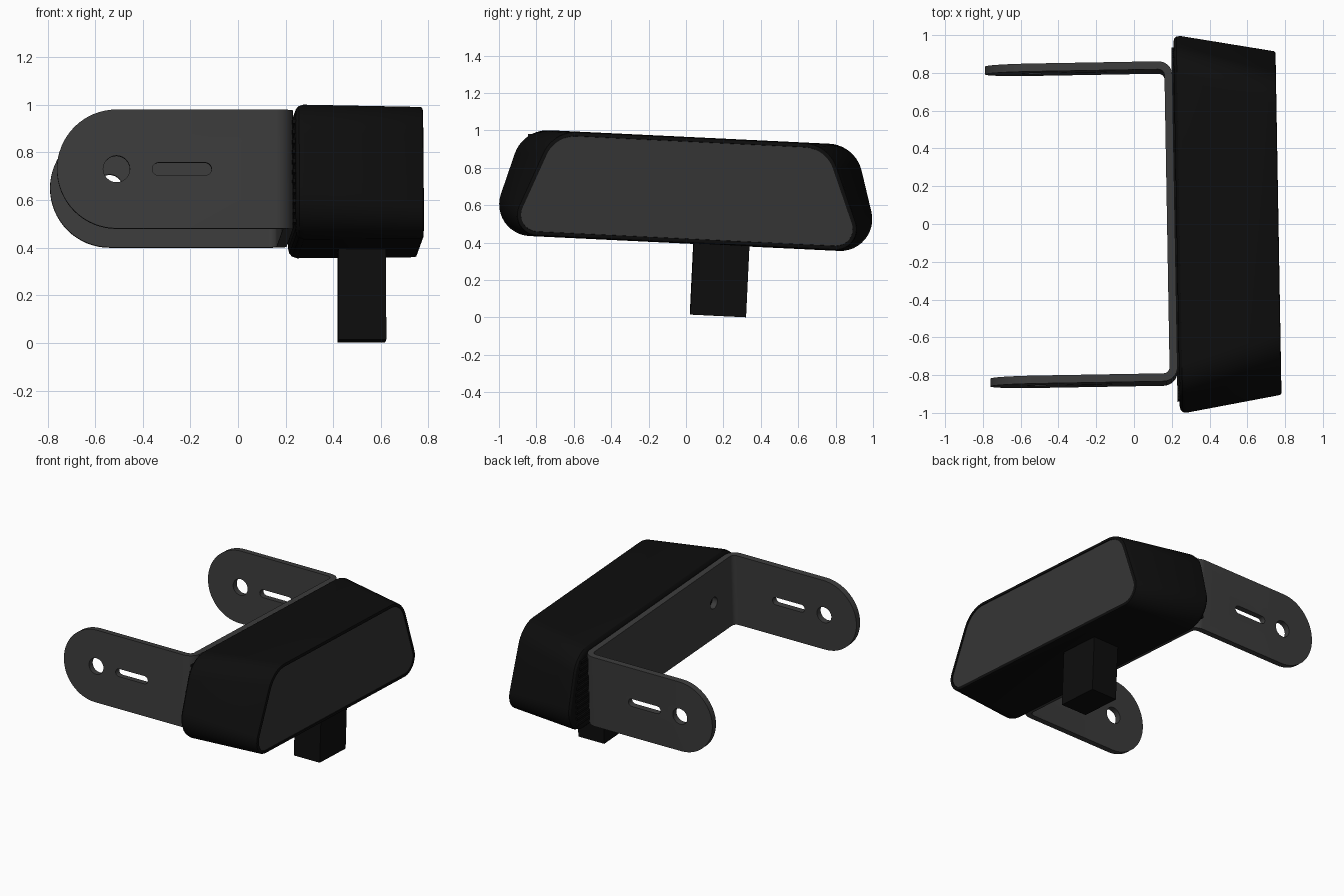
import bpy, bmesh
from math import sin, cos, tan, atan2, pi, radians
from mathutils import Matrix

if "Cube" in bpy.data.objects:
    bpy.data.objects.remove(bpy.data.objects["Cube"])

# Whole lamp is mounted with a slight roll and yaw
POSE = (Matrix.Translation((0, 0, 0.69)) @ Matrix.Rotation(radians(1), 4, 'Z')
        @ Matrix.Rotation(radians(-2.75), 4, 'X'))


def material(name, v):
    m = bpy.data.materials.new(name)
    m.diffuse_color = (v, v, v, 1)
    m.use_nodes = True
    m.node_tree.nodes["Principled BSDF"].inputs["Base Color"].default_value = m.diffuse_color
    return m


BLACK = material("black_plastic", 0.004)
STEEL = material("dark_steel", 0.045)
GLASS = material("dark_lens", 0.035)


def loft(name, rings, mat):
    """Skin a list of equal-length point rings and cap both ends."""
    bm = bmesh.new()
    vs = [[bm.verts.new(p) for p in r] for r in rings]
    n = len(vs[0])
    for a, b in zip(vs, vs[1:]):
        for i in range(n):
            j = (i + 1) % n
            bm.faces.new((a[i], a[j], b[j], b[i]))
    bm.faces.new(vs[0][::-1])
    bm.faces.new(vs[-1])
    bmesh.ops.recalc_face_normals(bm, faces=bm.faces)
    me = bpy.data.meshes.new(name)
    bm.to_mesh(me)
    bm.free()
    me.materials.append(mat)
    ob = bpy.data.objects.new(name, me)
    bpy.context.collection.objects.link(ob)
    ob.matrix_world = POSE
    return ob


def prism(name, pts, axis, lo, hi, mat=STEEL):
    put = {'x': lambda a, b, c: (c, a, b), 'y': lambda a, b, c: (a, c, b),
           'z': lambda a, b, c: (a, b, c)}[axis]
    return loft(name, [[put(a, b, c) for a, b in pts] for c in (lo, hi)], mat)


def rect(a0, a1, b0, b1):
    return [(a0, b0), (a1, b0), (a1, b1), (a0, b1)]


def arc(cx, cy, r, a0, a1, n):
    return [(cx + r * cos(radians(a0 + (a1 - a0) * i / n)),
             cy + r * sin(radians(a0 + (a1 - a0) * i / n))) for i in range(n + 1)]


def smooth(ob):
    bpy.ops.object.select_all(action='DESELECT')
    ob.select_set(True)
    bpy.context.view_layer.objects.active = ob
    bpy.ops.object.shade_smooth_by_angle(angle=radians(30))


def boolean(ob, cutter, op):
    cutter.hide_render = True
    m = ob.modifiers.new("cut", 'BOOLEAN')
    m.operation, m.object, m.solver = op, cutter, 'EXACT'
    bpy.context.view_layer.update()
    bpy.context.view_layer.objects.active = ob
    bpy.ops.object.modifier_apply(modifier=m.name)
    bpy.data.objects.remove(cutter)


# Lamp section: rounded trapezoid (bottom half width, top half width, z range, radii)
REAR = (1.055, 0.89, -0.295, 0.275, 0.17, 0.187)
FRONT = (0.964, 0.74, -0.292, 0.272, 0.1125, 0.19)


def section(x, inset):
    t = (x - 0.26) / 0.5
    b, tp, zb, zt, rb, rt = [p + (q - p) * t for p, q in zip(REAR, FRONT)]
    ang = atan2(zt - zb, b - tp)            # interior angle at the bottom corner
    kb, kt = 1 / tan(ang / 2), 1 / tan((pi - ang) / 2)
    cb = (b - kb * rb, zb + rb)             # arc centres are unchanged by the inset
    ct = (tp - kt * rt, zt - rt)
    mid = 90 - ang * 180 / pi
    half = (arc(*cb, rb - inset, -90, mid, 12) + arc(*ct, rt - inset, mid, 90, 10))
    return [(x, y, z) for y, z in half] + [(x, -y, z) for y, z in reversed(half)]


# Lamp housing with rounded rear edge and a shallow front recess
smooth(loft("lamp_housing", [section(x, d) for x, d in (
    (0.225, 0.04), (0.23, 0.02), (0.241, 0.007), (0.262, 0), (0.755, 0),
    (0.762, 0.003), (0.765, 0.01), (0.765, 0.022), (0.752, 0.024))], BLACK))

# Front lens
loft("lens", [section(0.745, 0.023), section(0.760, 0.023)], GLASS)

# Cooling fins across the rear face
for i in range(11):
    z = -0.23 + i * 0.042
    w = min(0.935, 0.96 - 0.3 * (z + 0.11))
    prism("cooling_fin", rect(-w, w, z, z + 0.018), 'x', 0.214, 0.24, BLACK)

# Mounting stem
prism("stem", rect(0.423, 0.623, 0.045, 0.343), 'z', -0.6735, -0.25, BLACK)

# U-shaped bracket: bent strip, rounded ends, then holes and slots
XO, YO, T, R = 0.217, 0.848, 0.042, 0.075
cx, cy = XO - R, YO - R
outer = arc(cx, -cy, R, -90, 0, 8) + arc(cx, cy, R, 0, 90, 8)
inner = arc(cx, cy, R - T, 90, 0, 8) + arc(cx, -cy, R - T, 0, -90, 8)
strip = ([(-0.85, -YO)] + outer + [(-0.85, YO), (-0.85, YO - T)] + inner
         + [(-0.85, -YO + T)])
bracket = prism("bracket", strip, 'z', -0.3, 0.3)
boolean(bracket, prism("end_shape", [(0.5, -0.25), (0.5, 0.25)]
                       + arc(-0.525, 0, 0.25, 90, 270, 32), 'y', -1, 1), 'INTERSECT')
boolean(bracket, prism("pivot_hole", arc(-0.525, 0, 0.056, 0, 345, 23),
                       'y', -1, 1), 'DIFFERENCE')
boolean(bracket, prism("slot", arc(-0.153, 0, 0.027, -90, 90, 10)
                       + arc(-0.348, 0, 0.027, 90, 270, 10), 'y', -1, 1), 'DIFFERENCE')
for y in (-0.58, 0.58):
    boolean(bracket, prism("bolt_hole", arc(y, 0, 0.04, 0, 345, 23),
                           'x', 0.1, 0.3), 'DIFFERENCE')
smooth(bracket)
